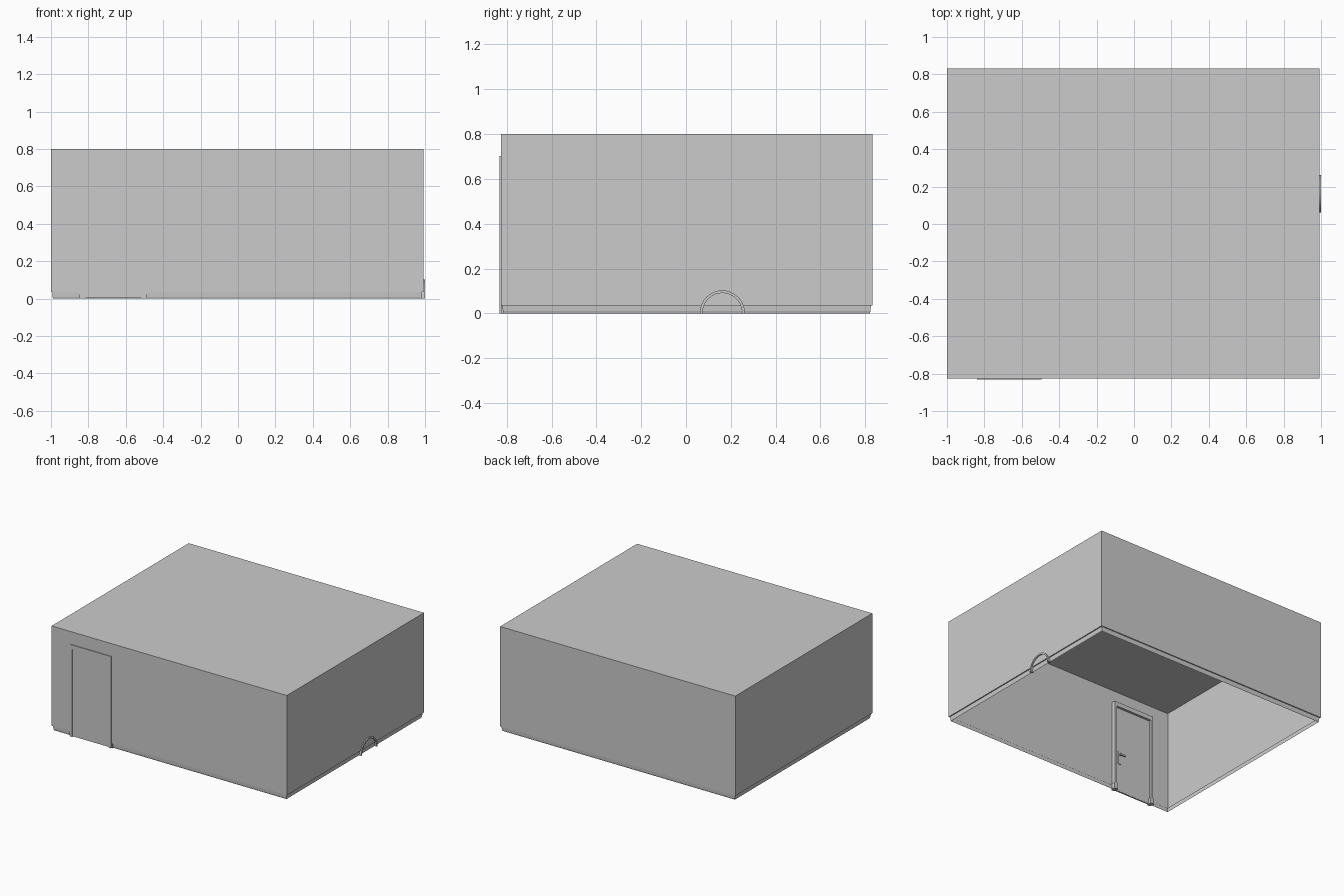
import bpy, bmesh, math
from mathutils import Vector

if "Cube" in bpy.data.objects:
    bpy.data.objects.remove(bpy.data.objects["Cube"])

X0, X1, Y0, Y1 = -1.0, 0.992, -0.826, 0.832   # wall planes
H, BASE = 0.8, 0.036                          # ceiling and baseboard heights


def finish(name, bm, recalc=True):
    if recalc:
        bmesh.ops.recalc_face_normals(bm, faces=bm.faces)
    me = bpy.data.meshes.new(name)
    bm.to_mesh(me)
    bm.free()
    ob = bpy.data.objects.new(name, me)
    bpy.context.collection.objects.link(ob)
    return ob


def prism(name, pts, place, d0, d1, inset=0.0):
    """Extrude a flat outline between depths d0 and d1; inset leaves only a rim."""
    bm = bmesh.new()
    face = bm.faces.new([bm.verts.new(place(u, v, d0)) for u, v in pts])
    if inset:
        bmesh.ops.inset_region(bm, faces=[face], thickness=inset, use_even_offset=True)
        bmesh.ops.delete(bm, geom=[face], context='FACES_ONLY')
    step = Vector(place(0, 0, d1)) - Vector(place(0, 0, d0))
    ext = bmesh.ops.extrude_face_region(bm, geom=bm.faces[:], use_keep_orig=True)
    bmesh.ops.translate(bm, vec=step, verts=[g for g in ext['geom'] if isinstance(g, bmesh.types.BMVert)])
    return finish(name, bm)


def rect(u0, u1, v0, v1):
    return [(u0, v0), (u1, v0), (u1, v1), (u0, v1)]


def arc(cu, cv, r, a0, a1, n):
    return [(cu + r * math.cos(math.radians(a0 + (a1 - a0) * i / n)),
             cv + r * math.sin(math.radians(a0 + (a1 - a0) * i / n))) for i in range(n + 1)]


def on_front(u, v, d):      # depth runs into the room from the front wall
    return (u, Y0 + d, v)


def on_right(u, v, d):      # depth runs into the room from the right wall
    return (X1 - d, u, v)


def shell(name, profile, cap=False):
    """Four-sided open band following (inset, height) steps around the room."""
    bm = bmesh.new()
    rings = [[bm.verts.new(p) for p in ((X0 + o, Y0 + o, z), (X1 - o, Y0 + o, z),
                                        (X1 - o, Y1 - o, z), (X0 + o, Y1 - o, z))]
             for o, z in profile]
    for a, b in zip(rings, rings[1:]):
        for i in range(4):
            j = (i + 1) % 4
            bm.faces.new((b[i], b[j], a[j], a[i]))
    if cap:
        bm.faces.new(rings[0])
    return finish(name, bm, recalc=False)


# Room: walls with ceiling, open underneath, and a stepped baseboard
shell("walls_and_ceiling", [(0, H), (0, BASE)], cap=True)
shell("baseboard", [(0, BASE), (0.007, BASE - 0.001), (0.009, 0.008), (0.011, 0.005), (0.011, 0)])

# Door: casing passes through the front wall, slab sits inside it
CX = -0.667
L, R, W, T = CX - 0.173, CX + 0.173, 0.018, 0.703
prism("door_frame", [(L, 0), (L, T), (R, T), (R, 0), (R - W, 0),
                     (R - W, T - 0.034), (L + W, T - 0.034), (L + W, 0)], on_front, -0.006, 0.03)
prism("door_slab", rect(L + W, R - W, 0.004, T - 0.034), on_front, -0.002, 0.012)
for s, side in ((-1, "left"), (1, "right")):
    c = CX + s * 0.164
    prism(f"door_plinth_{side}", rect(c - 0.016, c + 0.016, 0, 0.045), on_front, 0.0, 0.034)

# Raised panel mouldings: arched upper panel, plain lower panel
PX, PW = CX - 0.012, 0.108
upper = ([(PX - PW, 0.28), (PX + PW, 0.28), (PX + PW, 0.58), (PX + 0.066, 0.58)]
         + arc(PX, 0.587, 0.056, 0, 180, 12) + [(PX - 0.066, 0.58), (PX - PW, 0.58)])
prism("upper_panel_moulding", upper, on_front, 0.012, 0.021, inset=0.014)
prism("lower_panel_moulding", rect(PX - PW, PX + PW, 0.055, 0.19), on_front, 0.012, 0.021, inset=0.014)

# Handle: back plate and lever
HX = CX + 0.118
prism("handle_plate", rect(HX - 0.01, HX + 0.01, 0.22, 0.325), on_front, 0.012, 0.018)
prism("handle_stem", arc(HX, 0.29, 0.006, 0, 330, 11), on_front, 0.018, 0.036)
prism("handle_lever", rect(HX - 0.04, HX + 0.007, 0.284, 0.296), on_front, 0.03, 0.037)

# Small arched trim through the right wall
MY = 0.162
arch = ([(MY + 0.1, 0)] + arc(MY, 0.003, 0.1, 0, 180, 16) + [(MY - 0.1, 0), (MY - 0.088, 0)]
        + arc(MY, 0.003, 0.088, 180, 0, 16) + [(MY + 0.088, 0)])
prism("small_arch_trim", arch, on_right, -0.008, 0.018)
